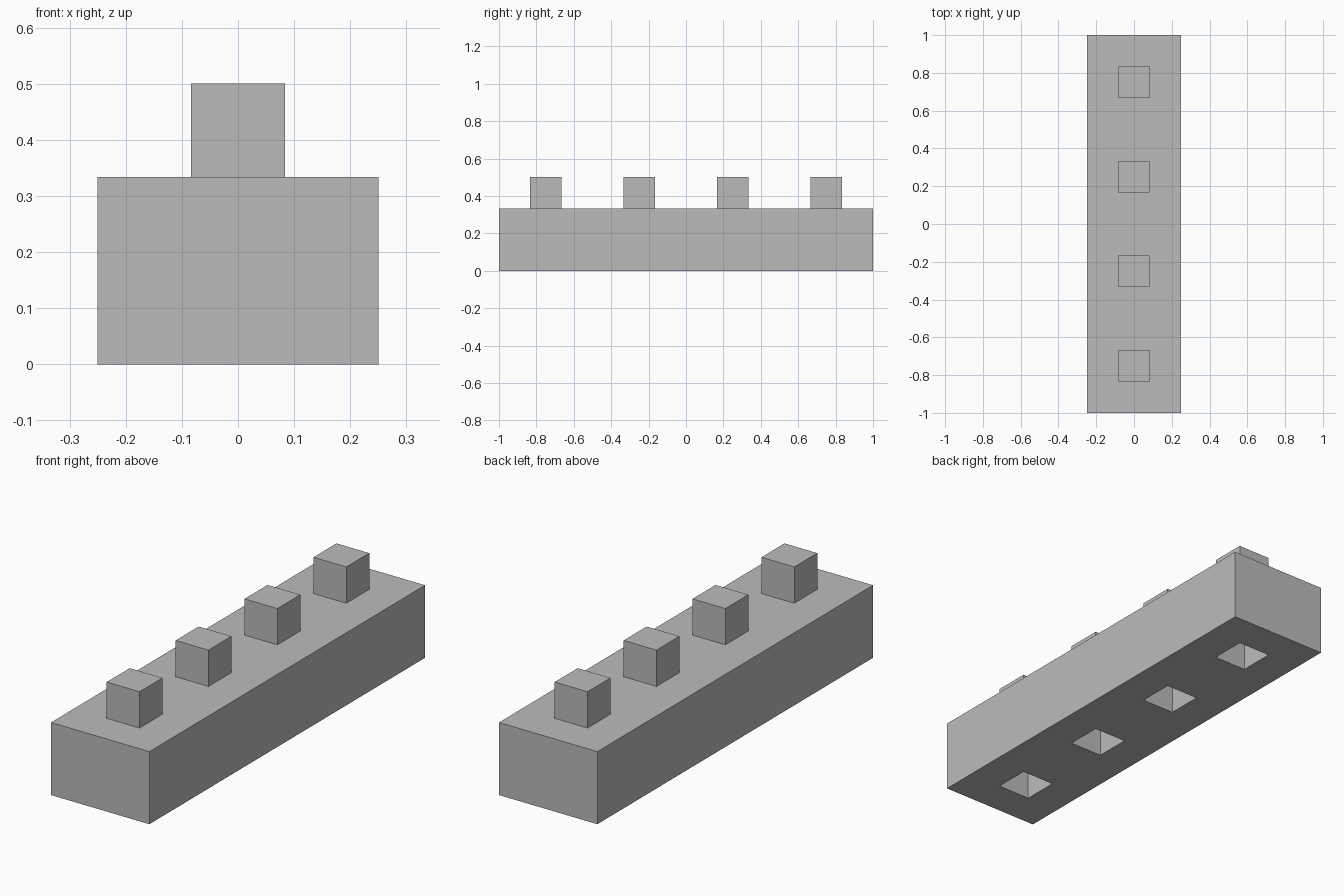
import bpy
import bmesh
from mathutils import Matrix, Vector

cube = bpy.data.objects.get("Cube")
if cube:
    bpy.data.objects.remove(cube, do_unlink=True)

UNIT = 1 / 6                      # stud size, also socket depth
LENGTH, WIDTH, HEIGHT = 2, 3 * UNIT, 2 * UNIT
CENTRES = [(i - 1.5) * LENGTH / 4 for i in range(4)]

# Plain grey material
grey = bpy.data.materials.new("plain_grey")
grey.use_nodes = True
colour = (0.5, 0.5, 0.5, 1)
grey.diffuse_color = colour
grey.node_tree.nodes["Principled BSDF"].inputs["Base Color"].default_value = colour

# Block body
bm = bmesh.new()
bmesh.ops.create_cube(bm, size=1, matrix=Matrix.Translation((0, 0, HEIGHT / 2))
                      @ Matrix.Diagonal((WIDTH, LENGTH, HEIGHT, 1)))


def cut(point, normal):
    bmesh.ops.bisect_plane(bm, geom=bm.verts[:] + bm.edges[:] + bm.faces[:],
                           plane_co=point, plane_no=normal)


# Score the outlines of the studs and sockets
for side in (-UNIT / 2, UNIT / 2):
    cut((side, 0, 0), (1, 0, 0))
    for y in CENTRES:
        cut((0, y + side, 0), (0, 1, 0))


def is_stud_patch(face):
    c = face.calc_center_median()
    return (abs(face.normal.z) > 0.9 and abs(c.x) < 0.01
            and any(abs(c.y - y) < 0.01 for y in CENTRES))


# Raise studs on top and sink matching sockets underneath
bm.normal_update()
patches = [f for f in bm.faces if is_stud_patch(f)]
raised = bmesh.ops.extrude_discrete_faces(bm, faces=patches)["faces"]
bmesh.ops.translate(bm, verts=list({v for f in raised for v in f.verts}),
                    vec=Vector((0, 0, UNIT)))
bmesh.ops.recalc_face_normals(bm, faces=bm.faces[:])

mesh = bpy.data.meshes.new("studded_block")
bm.to_mesh(mesh)
bm.free()
mesh.materials.append(grey)
block = bpy.data.objects.new("studded_block", mesh)
bpy.context.collection.objects.link(block)
